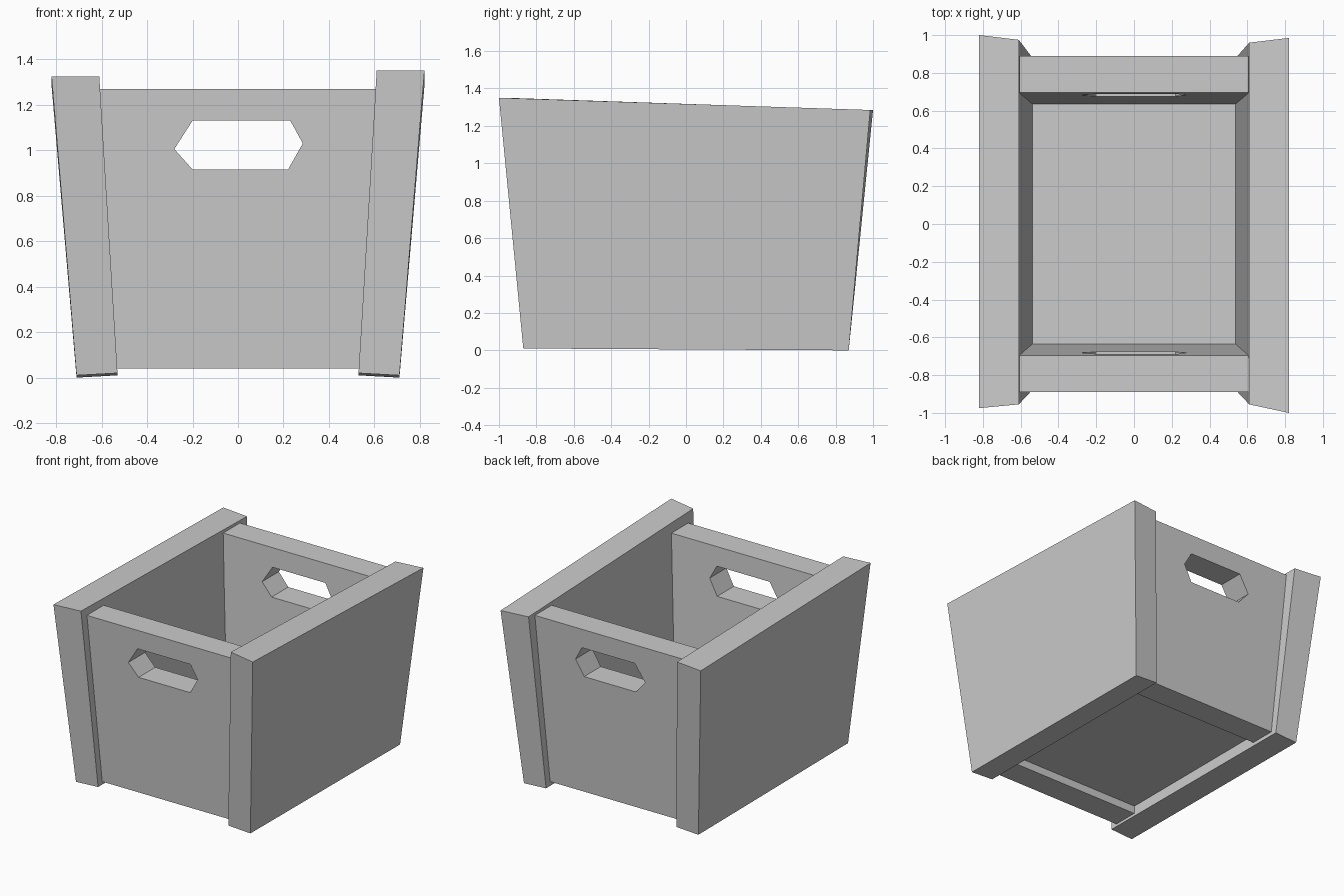
import bpy, bmesh

if "Cube" in bpy.data.objects:
    bpy.data.objects.remove(bpy.data.objects["Cube"], do_unlink=True)

grey = bpy.data.materials.new("plain_grey")
grey.use_nodes = True
colour = (0.6, 0.6, 0.6, 1)
grey.diffuse_color = colour
grey.node_tree.nodes["Principled BSDF"].inputs["Base Color"].default_value = colour


def add_object(name, bm):
    bmesh.ops.recalc_face_normals(bm, faces=bm.faces)
    mesh = bpy.data.meshes.new(name)
    bm.to_mesh(mesh)
    bm.free()
    mesh.materials.append(grey)
    obj = bpy.data.objects.new(name, mesh)
    bpy.context.collection.objects.link(obj)
    return obj


def loft(name, bottom, top):
    """Solid between two rings of corners."""
    bm = bmesh.new()
    low = [bm.verts.new(p) for p in bottom]
    high = [bm.verts.new(p) for p in top]
    bm.faces.new(low)
    bm.faces.new(high)
    n = len(low)
    for i in range(n):
        j = (i + 1) % n
        bm.faces.new((low[i], low[j], high[j], high[i]))
    return add_object(name, bm)


# Side boards lean outwards, with slightly uneven hand-cut ends
def side_board(name, side, outer_y, inner_y, front_z, back_z):
    bottom = [(side * 0.71, -0.87, 0.01), (side * 0.71, 0.87, 0.0),
              (side * 0.53, 0.87, 0.01), (side * 0.53, -0.87, 0.02)]
    top = [(side * 0.82, outer_y[0], front_z), (side * 0.82, outer_y[1], back_z),
           (side * 0.61, inner_y[1], back_z), (side * 0.61, inner_y[0], front_z)]
    loft(name, bottom, top)


side_board("left_side_board", 1, (-1.0, 0.985), (-0.955, 0.96), 1.35, 1.285)
side_board("right_side_board", -1, (-0.975, 1.0), (-0.955, 0.975), 1.325, 1.285)

# End boards with a six-sided hand hole
LOW, HIGH = 0.04, 1.27
HOLE = [(-0.2, 0.915), (0.22, 0.915), (0.285, 1.03),
        (0.23, 1.13), (-0.2, 1.13), (-0.28, 1.005)]
RIM = [(-0.535, LOW), (0.535, LOW), (0.607, HIGH), (-0.607, HIGH)]


def end_board(name, end):
    bm = bmesh.new()
    skins = []
    for y_low, y_high in ((0.82, 0.89), (0.63, 0.695)):
        def place(point):
            x, z = point
            y = y_low + (y_high - y_low) * (z - LOW) / (HIGH - LOW)
            return bm.verts.new((x, end * y, z))
        rim = [place(p) for p in RIM]
        hole = [place(p) for p in HOLE]
        bm.faces.new((rim[0], rim[1], hole[1], hole[0]))
        bm.faces.new((rim[2], rim[3], hole[4], hole[3]))
        bm.faces.new((rim[1], rim[2], hole[3], hole[2], hole[1]))
        bm.faces.new((rim[3], rim[0], hole[0], hole[5], hole[4]))
        skins.append((rim, hole))
    # Join the outer and inner skins round the rim and through the hole
    for a, b in zip(*skins):
        for i in range(len(a)):
            j = (i + 1) % len(a)
            bm.faces.new((a[i], a[j], b[j], b[i]))
    add_object(name, bm)


end_board("front_end_board", -1)
end_board("back_end_board", 1)


# Floor, raised between the boards
def rectangle(x, y, z):
    return [(-x, -y, z), (x, -y, z), (x, y, z), (-x, y, z)]


loft("floor", rectangle(0.537, 0.635, 0.1), rectangle(0.54, 0.638, 0.15))
